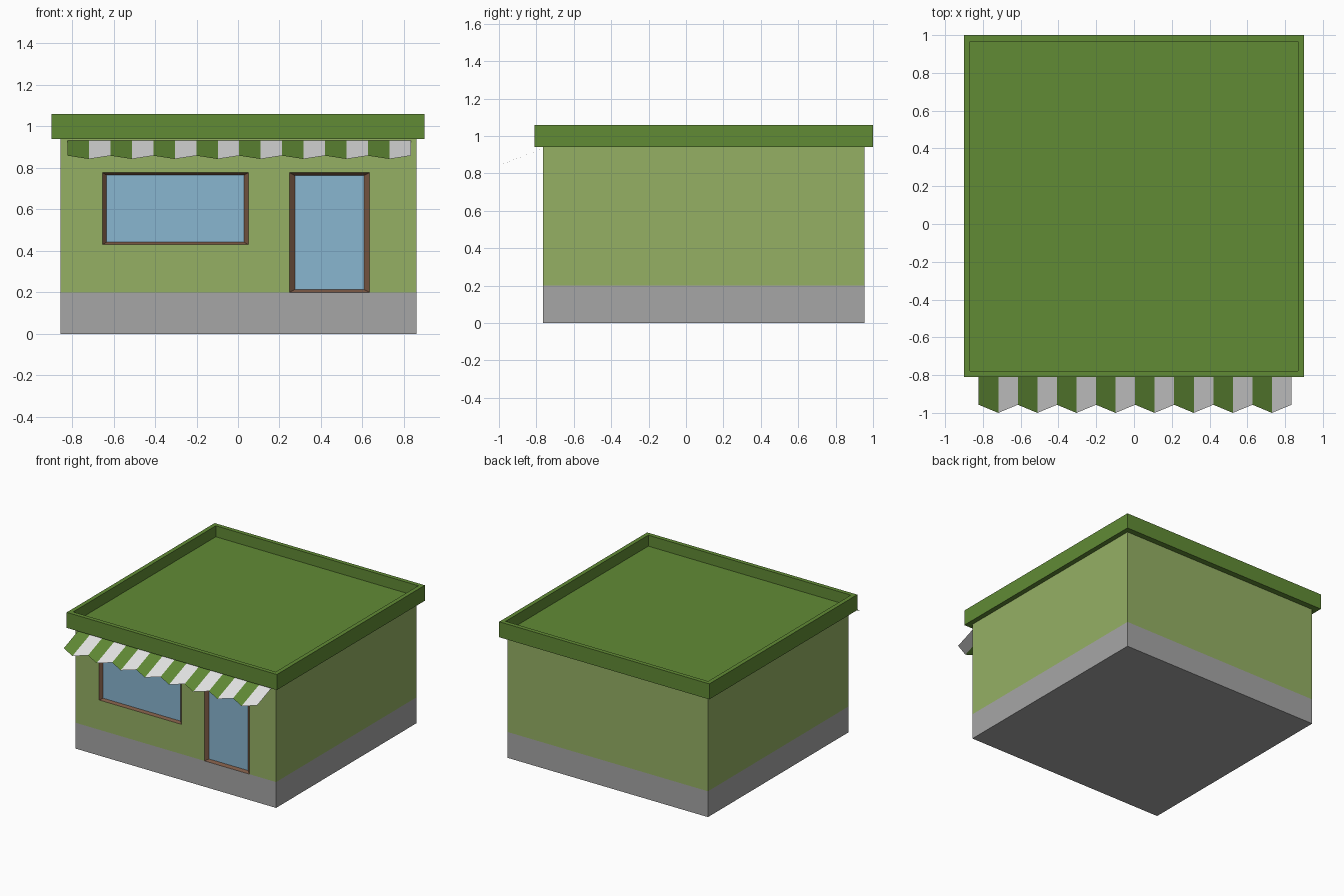
import bpy, bmesh

if "Cube" in bpy.data.objects:
    bpy.data.objects.remove(bpy.data.objects["Cube"])

def material(name, r, g, b):
    lin = lambda c: ((c / 255 + 0.055) / 1.055) ** 2.4 if c > 10 else c / 255 / 12.92
    m = bpy.data.materials.new(name)
    m.diffuse_color = (lin(r), lin(g), lin(b), 1)
    m.use_nodes = True
    m.node_tree.nodes["Principled BSDF"].inputs["Base Color"].default_value = m.diffuse_color
    return m

WALL = material("light green wall", 149, 176, 100)
BASE = material("grey base", 166, 166, 166)
ROOF = material("dark green", 97, 139, 53)
WHITE = material("white stripe", 228, 228, 228)
WOOD = material("brown frame", 122, 88, 68)
GLASS = material("blue glass", 137, 182, 208)

def make(name, quads, mats):
    """quads: list of (four corner points, material slot)"""
    bm = bmesh.new()
    for pts, slot in quads:
        bm.faces.new([bm.verts.new(p) for p in pts]).material_index = slot
    bmesh.ops.remove_doubles(bm, verts=bm.verts, dist=1e-5)
    me = bpy.data.meshes.new(name)
    bm.to_mesh(me)
    bm.free()
    for m in mats:
        me.materials.append(m)
    ob = bpy.data.objects.new(name, me)
    bpy.context.collection.objects.link(ob)
    return ob

X0, X1, Y0, Y1, TOP, BAND = -0.857, 0.862, -0.765, 0.955, 0.94, 0.2
window = (-0.653, 0.05, 0.43, 0.777)
door = (0.248, 0.634, BAND, 0.777)

# Body: front wall is a grid with the two openings left out
quads = []
xs = [X0, window[0], window[1], door[0], door[1], X1]
zs = [0, BAND, window[2], window[3], TOP]
for xa, xb in zip(xs, xs[1:]):
    for za, zb in zip(zs, zs[1:]):
        cx, cz = (xa + xb) / 2, (za + zb) / 2
        if any(o[0] < cx < o[1] and o[2] < cz < o[3] for o in (window, door)):
            continue
        quads.append(([(xa, Y0, za), (xb, Y0, za), (xb, Y0, zb), (xa, Y0, zb)], int(cz < BAND)))
# Side and back walls, grey below the band height
ring = [(X1, Y0), (X1, Y1), (X0, Y1), (X0, Y0)]
for a, b in zip(ring, ring[1:]):
    for za, zb in ((0, BAND), (BAND, TOP)):
        quads.append(([(*a, za), (*b, za), (*b, zb), (*a, zb)], int(za < BAND)))
quads.append(([(X0, Y0, 0), (X0, Y1, 0), (X1, Y1, 0), (X1, Y0, 0)], 1))
make("building_body", quads, [WALL, BASE])

# Window and door: splayed brown reveals around recessed glass
def opening(name, rect, side, edge, depth=0.02):
    xa, xb, za, zb = rect
    out = [(xa, Y0, za), (xb, Y0, za), (xb, Y0, zb), (xa, Y0, zb)]
    y = Y0 + depth
    inn = [(xa + side, y, za + edge), (xb - side, y, za + edge),
           (xb - side, y, zb - edge), (xa + side, y, zb - edge)]
    make(name + "_frame", [([out[i], out[(i + 1) % 4], inn[(i + 1) % 4], inn[i]], 0)
                           for i in range(4)], [WOOD])
    make(name + "_glass", [(inn, 0)], [GLASS])

opening("window", window, 0.02, 0.012)
opening("door", door, 0.026, 0.014)

# Roof slab with a sunken top inside a parapet
bm = bmesh.new()
bmesh.ops.create_cube(bm, size=1)
for v in bm.verts:
    v.co = (v.co.x * 1.8, v.co.y * 1.81 + 0.095, v.co.z * 0.12 + 1.0)
top = max(bm.faces, key=lambda f: f.calc_center_median().z)
bmesh.ops.inset_region(bm, faces=[top], thickness=0.046)
edge = bmesh.ops.extrude_face_region(bm, geom=[top])
bmesh.ops.translate(bm, vec=(0, 0, -0.085), verts=[g for g in edge["geom"] if isinstance(g, bmesh.types.BMVert)])
if top.is_valid:
    bmesh.ops.delete(bm, geom=[top], context="FACES_ONLY")
bmesh.ops.recalc_face_normals(bm, faces=bm.faces)
me = bpy.data.meshes.new("roof")
bm.to_mesh(me)
bm.free()
me.materials.append(ROOF)
bpy.context.collection.objects.link(bpy.data.objects.new("roof", me))

# Striped awning sheet with a zigzag front edge
N, A0, A1 = 16, -0.822, 0.834
x = lambda i: A0 + (A1 - A0) * i / N
tip = lambda i: (x(i), -1.0, 0.843) if i % 2 else (x(i), -0.957, 0.859)
make("awning", [([tip(i), tip(i + 1), (x(i + 1), Y0, 0.933), (x(i), Y0, 0.933)], i % 2)
                for i in range(N)], [ROOF, WHITE])
